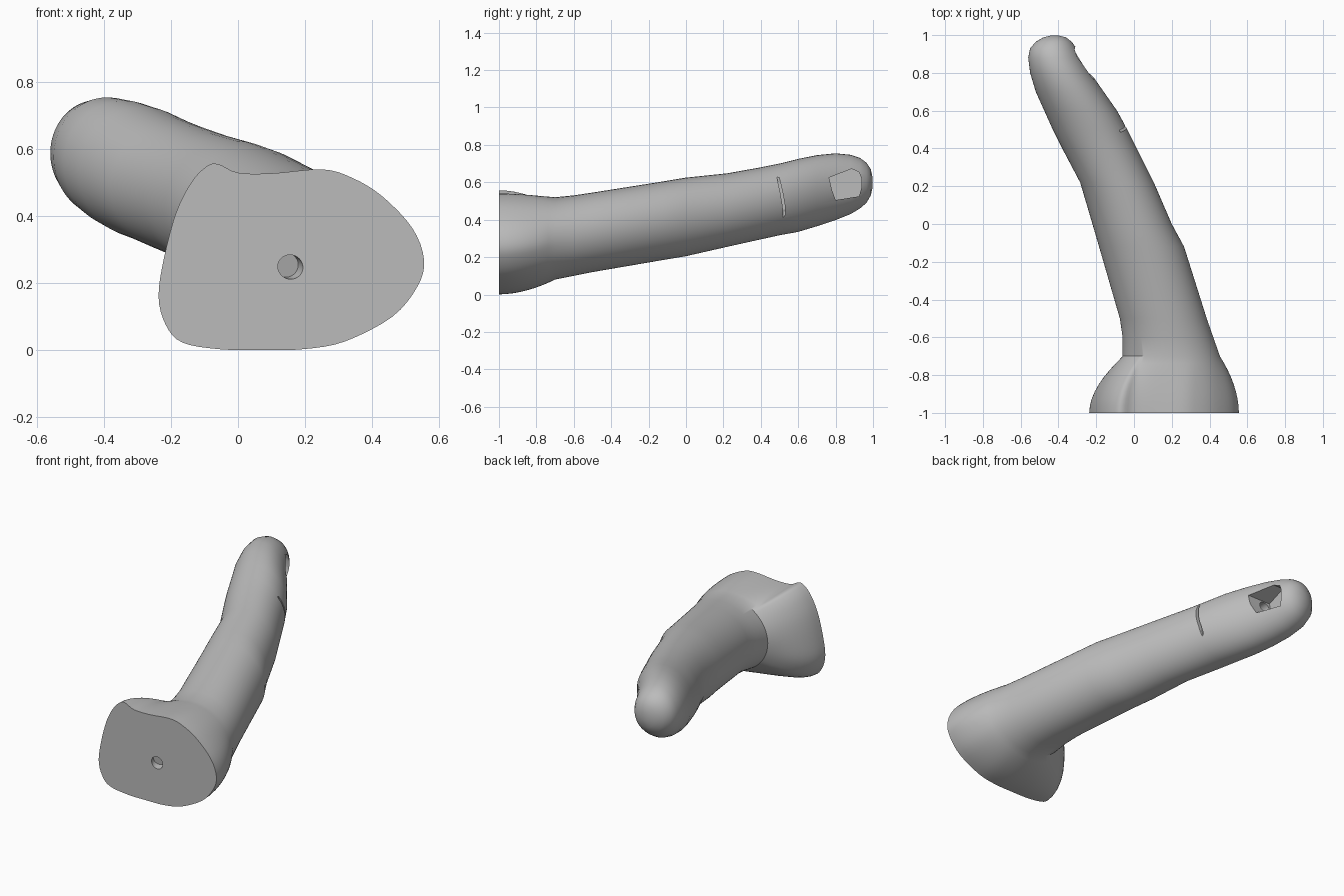
import bpy, bmesh, math
from mathutils import Vector

cube = bpy.data.objects.get("Cube")
if cube:
    bpy.data.objects.remove(cube, do_unlink=True)

grey = bpy.data.materials.new("matte grey")
grey.use_nodes = True
grey.diffuse_color = (0.5, 0.5, 0.5, 1)
grey.node_tree.nodes["Principled BSDF"].inputs["Base Color"].default_value = (0.5, 0.5, 0.5, 1)


def loft(name, rings):
    """Skin a list of equal-length closed rings and cap both ends."""
    bm = bmesh.new()
    loops = [[bm.verts.new(p) for p in ring] for ring in rings]
    for a, b in zip(loops, loops[1:]):
        for i in range(len(a)):
            j = (i + 1) % len(a)
            bm.faces.new((a[i], a[j], b[j], b[i]))
    bm.faces.new(loops[0])
    bm.faces.new(loops[-1])
    bmesh.ops.recalc_face_normals(bm, faces=bm.faces)
    mesh = bpy.data.meshes.new(name)
    bm.to_mesh(mesh)
    bm.free()
    mesh.materials.append(grey)
    obj = bpy.data.objects.new(name, mesh)
    bpy.context.collection.objects.link(obj)
    return obj


def smooth_closed(points, steps):
    """Catmull-Rom curve through a closed list of 2D points."""
    pts, out = [Vector(p) for p in points], []
    n = len(pts)
    for i in range(n):
        a, b, c, d = (pts[(i + k) % n] for k in (-1, 0, 1, 2))
        for s in range(steps):
            t = s / steps
            out.append(0.5 * (2 * b + (c - a) * t + (2 * a - 5 * b + 4 * c - d) * t**2
                              + (3 * b - a - 3 * c + d) * t**3))
    return out


def prism(name, profile, x0, x1):
    return loft(name, [[(x, y, z) for y, z in profile] for x in (x0, x1)])


def rod(name, start, end, radius):
    start, end = Vector(start), Vector(end)
    turn = (end - start).to_track_quat('Z', 'Y')
    angles = [math.tau * i / 32 for i in range(32)]
    return loft(name, [[p + turn @ Vector((radius * math.cos(a), radius * math.sin(a), 0))
                        for a in angles] for p in (start, end)])


def carve(body, cutter):
    cutter.hide_render = True
    mod = body.modifiers.new("carve", 'BOOLEAN')
    mod.operation, mod.solver, mod.object = 'DIFFERENCE', 'EXACT', cutter
    bpy.context.view_layer.objects.active = body
    bpy.ops.object.modifier_apply(modifier=mod.name)
    bpy.data.objects.remove(cutter, do_unlink=True)


# Flat cut end of the knuckle, as x, z
base = smooth_closed([
    (-.237, .16), (-.215, .075), (-.165, .023), (-.05, .003), (.08, .001), (.2, .004),
    (.32, .027), (.46, .1), (.535, .19), (.555, .27), (.52, .365), (.43, .46),
    (.34, .515), (.25, .54), (.1, .528), (0, .53), (-.06, .556), (-.095, .548),
    (-.14, .5), (-.185, .41), (-.22, .28)], 4)
angles = [math.atan2(p.y - .28, p.x - .17) for p in base]

# Finger sections: y, x limits, z limits
sections = [
    (-.7, -.06, .455, .08, .52), (-.6, -.06, .42, .10, .53), (-.5, -.075, .385, .12, .545),
    (-.12, -.185, .265, .185, .605), (0, -.22, .2, .205, .625), (.22, -.285, .105, .255, .648),
    (.4, -.38, .015, .295, .68), (.5, -.43, -.035, .317, .70), (.6, -.475, -.09, .335, .725),
    (.7, -.52, -.16, .365, .745), (.8, -.55, -.23, .398, .755), (.88, -.56, -.278, .43, .747),
    (.93, -.55, -.305, .46, .73), (.965, -.52, -.33, .49, .705), (.988, -.48, -.36, .53, .67),
    (.998, -.44, -.4, .575, .625)]


def ellipse(y, x0, x1, z0, z1):
    return [Vector(((x0 + x1) / 2 + (x1 - x0) / 2 * math.cos(a), y,
                    (z0 + z1) / 2 + (z1 - z0) / 2 * math.sin(a))) for a in angles]


finger_rings = [ellipse(*s) for s in sections]

# Flared knuckle easing from the cut end into the first finger section
flare = []
for i in range(8):
    t = i / 8
    blend = 1 - t**1.9
    ring = [Vector((p.x, 0, p.y)).lerp(Vector((q.x, 0, q.z)), 1 - blend)
            for p, q in zip(base, finger_rings[0])]
    flare.append([Vector((p.x, -1 + .3 * t, p.z)) for p in ring])
finger = loft("finger", flare + finger_rings)

# Nail recess, its round socket, the joint crease and the mounting hole
carve(finger, prism("nail_cutter", [(.765, .625), (.78, .56), (.8, .505), (.925, .525), (.938, .57),
                                    (.938, .62), (.925, .655), (.885, .672)], -.37, 0))
carve(finger, rod("socket_cutter", (-.325, .68, .58), (-.325, .85, .585), .035))
carve(finger, prism("crease_cutter", [(.483, .64), (.503, .55), (.517, .47), (.52, .392),
                                      (.532, .392), (.53, .47), (.516, .55), (.494, .645)], -.075, .1))
carve(finger, rod("hole_cutter", (.162, -1.02, .246), (.145, -.96, .254), .036))

# Smooth skin with crisp cut edges
bpy.ops.object.select_all(action='DESELECT')
finger.select_set(True)
bpy.context.view_layer.objects.active = finger
bpy.ops.object.shade_smooth_by_angle(angle=math.radians(30))
